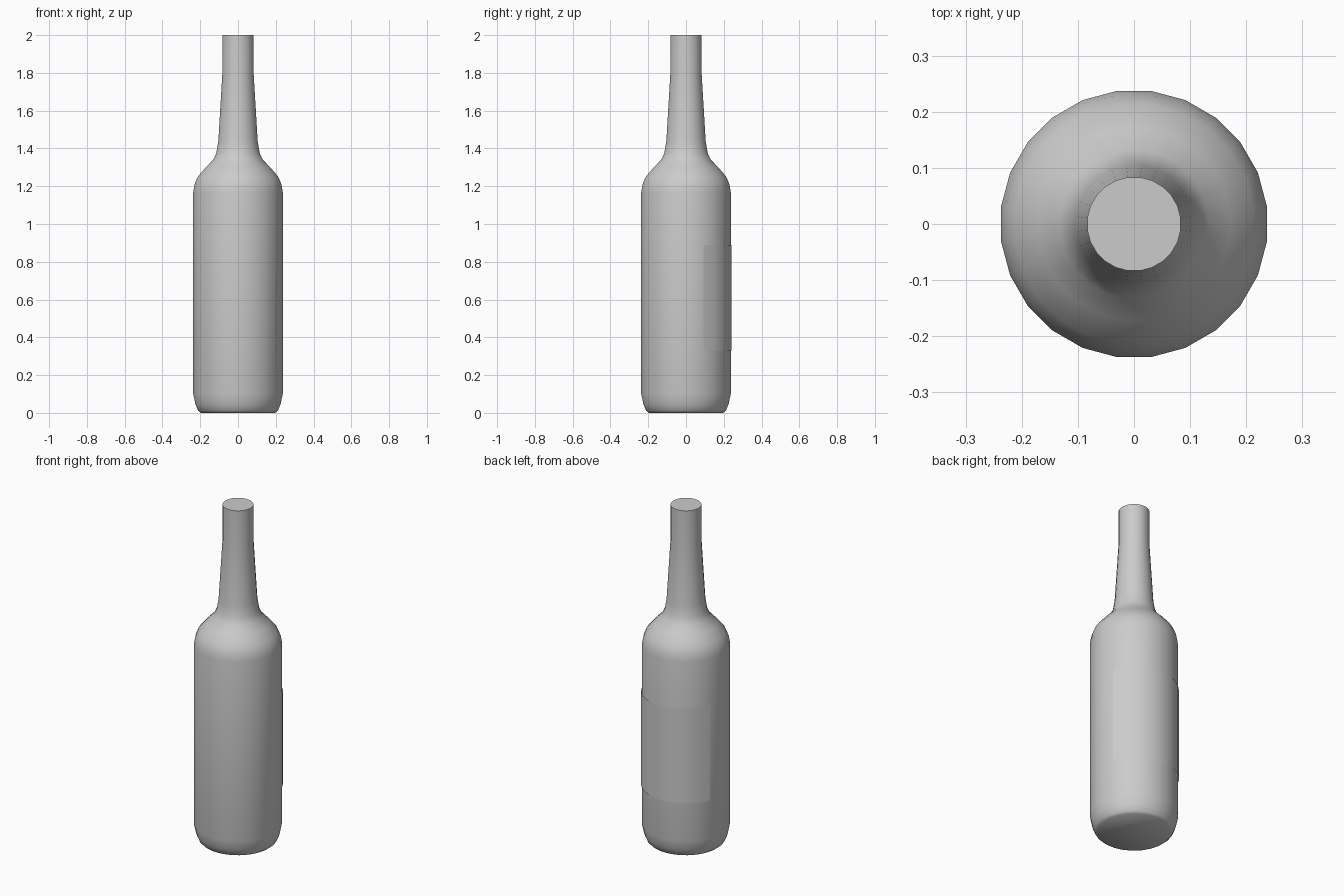
import bpy, bmesh, math

if "Cube" in bpy.data.objects:
    bpy.data.objects.remove(bpy.data.objects["Cube"])

SIDES = 24
STEP = 2 * math.pi / SIDES


def lathe(name, profile, first, count, closed):
    """Sweep (radius, z) points around z; closed shapes get end caps."""
    bm = bmesh.new()
    rings = []
    for r, z in profile:
        ring = []
        for i in range(count):
            a = (first + i) * STEP
            ring.append(bm.verts.new((r * math.cos(a), r * math.sin(a), z)))
        rings.append(ring)
    for low, high in zip(rings, rings[1:]):
        for i in range(count if closed else count - 1):
            j = (i + 1) % count
            bm.faces.new((low[i], low[j], high[j], high[i]))
    if closed:
        bm.faces.new(rings[0][::-1])
        bm.faces.new(rings[-1])
    mesh = bpy.data.meshes.new(name)
    bm.to_mesh(mesh)
    bm.free()
    obj = bpy.data.objects.new(name, mesh)
    bpy.context.collection.objects.link(obj)
    bpy.ops.object.select_all(action='DESELECT')
    obj.select_set(True)
    bpy.context.view_layer.objects.active = obj
    bpy.ops.object.shade_smooth_by_angle(angle=math.radians(45))
    return obj


# Bottle body, shoulder and tapered neck
bottle_profile = [
    (0.200, 0.0), (0.213, 0.012), (0.227, 0.045), (0.239, 0.10),
    (0.239, 1.17), (0.232, 1.21), (0.215, 1.25), (0.172, 1.30),
    (0.133, 1.34), (0.116, 1.375), (0.105, 1.44), (0.084, 1.79),
    (0.084, 2.0),
]
lathe("bottle", bottle_profile, 0.5, SIDES, True)

# Thin curved label wrapped around the back
lathe("back_label", [(0.243, 0.33), (0.243, 0.89)], 1.5, 10, False)
